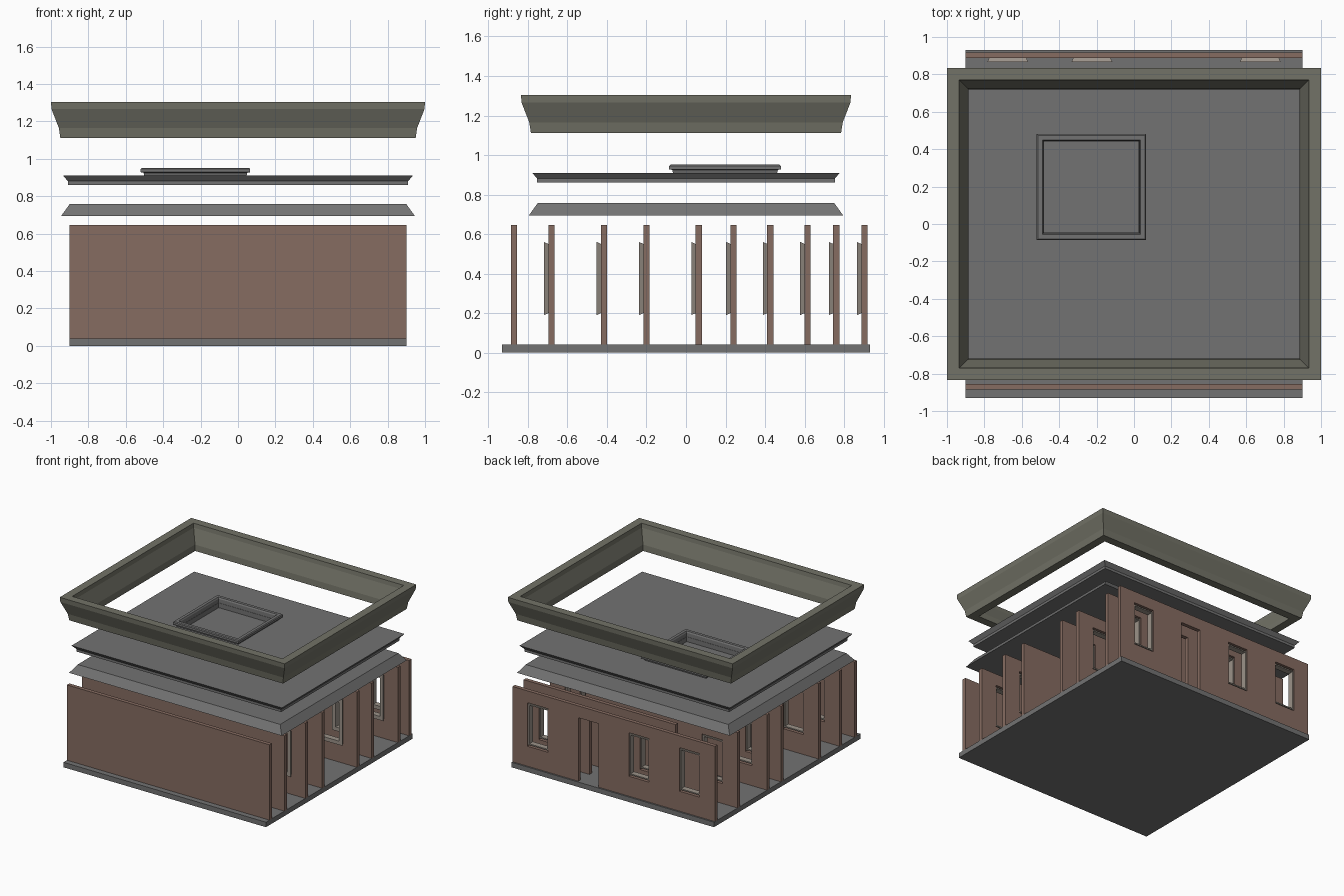
import bpy, bmesh
from mathutils import Vector

if "Cube" in bpy.data.objects:
    bpy.data.objects.remove(bpy.data.objects["Cube"])


def material(name, rgb):
    m = bpy.data.materials.new(name)
    m.diffuse_color = (*rgb, 1)
    m.use_nodes = True
    m.node_tree.nodes["Principled BSDF"].inputs["Base Color"].default_value = m.diffuse_color
    return m


BRICK = material("brick_brown", (0.24, 0.15, 0.12))
STONE = material("stone_olive", (0.17, 0.17, 0.135))
TRIM = material("trim_beige", (0.33, 0.29, 0.25))
SLATE = material("slate_grey", (0.17, 0.17, 0.17))


def finish(name, bm, mat):
    bmesh.ops.recalc_face_normals(bm, faces=bm.faces)
    me = bpy.data.meshes.new(name)
    bm.to_mesh(me)
    bm.free()
    me.materials.append(mat)
    ob = bpy.data.objects.new(name, me)
    bpy.context.collection.objects.link(ob)
    return ob


def loft(name, hx, hy, profile, mat, centre=(0, 0, 0), ring=False, upright=False):
    """Rectangle loops from (inset, height) pairs: capped slab, or closed ring."""
    bm = bmesh.new()
    loops = []
    for inset, h in profile:
        pts = [(sx * (hx - inset), sy * (hy - inset), h)
               for sx, sy in ((-1, -1), (1, -1), (1, 1), (-1, 1))]
        if upright:
            pts = [(x, z, y) for x, y, z in pts]
        loops.append([bm.verts.new(Vector(p) + Vector(centre)) for p in pts])
    pairs = list(zip(loops, loops[1:]))
    if ring:
        pairs.append((loops[-1], loops[0]))
    else:
        bm.faces.new(loops[0])
        bm.faces.new(loops[-1])
    for a, b in pairs:
        for i in range(4):
            j = (i + 1) % 4
            bm.faces.new((a[i], a[j], b[j], b[i]))
    return finish(name, bm, mat)


def add_box(bm, lo, hi):
    verts = bmesh.ops.create_cube(bm, size=1)["verts"]
    for v in verts:
        v.co = Vector([lo[k] if v.co[k] < 0 else hi[k] for k in range(3)])


def box(name, boxes, mat):
    bm = bmesh.new()
    for lo, hi in boxes:
        add_box(bm, lo, hi)
    return finish(name, bm, mat)


def cut(ob, boxes):
    cutter = box("cutter", boxes, ob.data.materials[0])
    cutter.hide_render = True
    mod = ob.modifiers.new("openings", 'BOOLEAN')
    mod.operation, mod.solver, mod.object = 'DIFFERENCE', 'EXACT', cutter
    bpy.context.view_layer.objects.active = ob
    bpy.ops.object.modifier_apply(modifier=mod.name)
    bpy.data.objects.remove(cutter)


# Floor plate
box("floor_plate", [((-0.9, -0.93, 0), (0.9, 0.93, 0.04))], SLATE)

# Wall panels: y of front face, one letter per 0.45 bay from left to right
# (w window, d door, s solid, - no wall)
BAY, THICK, TOP = 0.45, 0.031, 0.645
WALLS = [
    (-0.886, "ssss"), (-0.697, "wwww"), (-0.430, "wddw"), (-0.216, "-wds"),
    (0.049, "wwd-"), (0.225, "wwdw"), (0.411, "-wdw"), (0.600, "wwd-"),
    (0.745, "-wdw"), (0.887, "wwdw"),
]
for n, (y, bays) in enumerate(WALLS, 1):
    used = [i for i, b in enumerate(bays) if b != "-"]
    x0, x1 = -0.9 + BAY * used[0], -0.9 + BAY * (used[-1] + 1)
    wall = box(f"wall_panel_{n}", [((x0, y, 0.04), (x1, y + THICK, TOP))], BRICK)
    holes = []
    for i in used:
        xc = -0.9 + BAY * (i + 0.5)
        if bays[i] == "w":
            holes.append(((xc - 0.09, y - 0.1, 0.20), (xc + 0.09, y + 0.1, 0.55)))
            # window surround, standing proud of the inner face
            loft(f"window_trim_{n}_{i + 1}", 0.11, 0.185,
                 [(0.01, 0), (0, -0.022), (0.03, -0.022), (0.03, 0.024), (0.0205, 0.024), (0.0205, 0)],
                 TRIM, (xc, y, 0.375), ring=True, upright=True)
        elif bays[i] == "d":
            holes.append(((xc - 0.09, y - 0.1, 0.0), (xc + 0.09, y + 0.1, 0.55)))
    if holes:
        cut(wall, holes)

# Ceiling plate with sloped edges
loft("ceiling_plate", 0.945, 0.795, [(0, 0.695), (0.045, 0.757)], SLATE)

# Roof deck with flared rim and recess for the hatch
deck = loft("roof_deck", 0.935, 0.778,
            [(0.025, 0.86), (0.025, 0.88), (0, 0.91)], SLATE)
cut(deck, [((-0.48, -0.045, 0.872), (0.025, 0.44, 1.0))])

# Hatch curb
loft("hatch_curb", 0.2925, 0.2825,
     [(0.02, 0.905), (0.015, 0.925), (0, 0.928), (0, 0.945), (0.006, 0.951),
      (0.03, 0.951), (0.036, 0.94), (0.038, 0.905)],
     SLATE, (-0.2275, 0.1975, 0), ring=True)

# Cornice ring
loft("cornice", 1.0, 0.835,
     [(0, 1.303), (0.003, 1.265), (0.042, 1.165), (0.05, 1.112), (0.115, 1.112),
      (0.11, 1.16), (0.07, 1.27), (0.065, 1.303)],
     STONE, ring=True)
